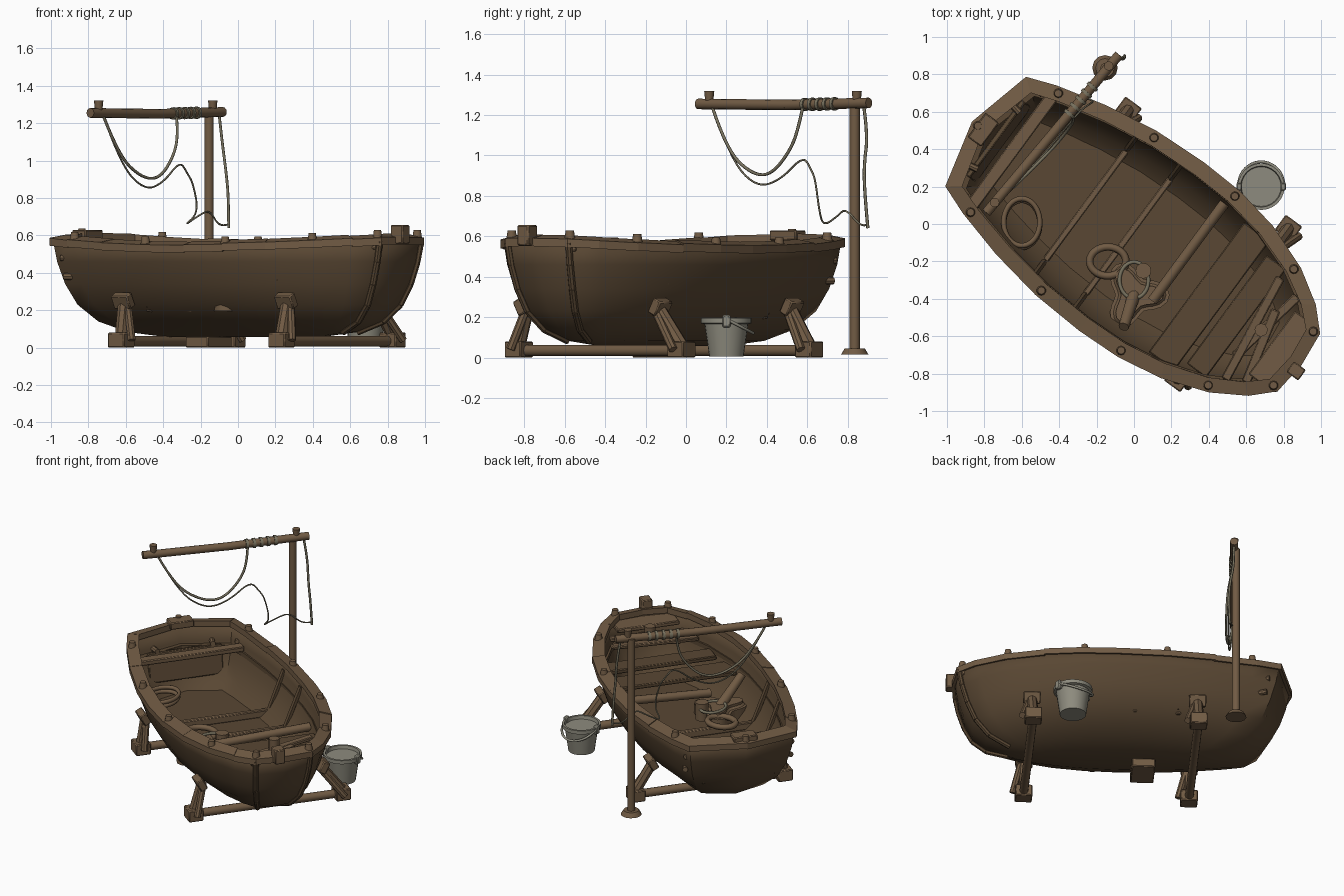
import bpy, bmesh, math, random
from mathutils import Matrix, Vector

random.seed(4)
if "Cube" in bpy.data.objects:
    bpy.data.objects.remove(bpy.data.objects["Cube"])


def material(name, rgb):
    m = bpy.data.materials.new(name)
    m.use_nodes = True
    m.diffuse_color = (*rgb, 1)
    m.node_tree.nodes["Principled BSDF"].inputs["Base Color"].default_value = (*rgb, 1)
    return m


DARK = material("dark hull wood", (0.10, 0.063, 0.033))
WOOD = material("weathered wood", (0.165, 0.105, 0.058))
METAL = material("dull metal", (0.27, 0.26, 0.21))
ROPE = material("old rope", (0.19, 0.17, 0.115))

# Boat frame: local x runs to the bow, local y across
BOAT = Matrix.Translation((0.04, -0.12, 0)) @ Matrix.Rotation(math.radians(-36.4), 4, "Z")
WORLD = Matrix.Identity(4)
made = []


def finish(name, bm, mat, frame):
    mesh = bpy.data.meshes.new(name)
    bm.to_mesh(mesh)
    bm.free()
    mesh.materials.append(mat)
    ob = bpy.data.objects.new(name, mesh)
    bpy.context.collection.objects.link(ob)
    ob.matrix_world = frame
    made.append(ob)
    return ob


def rod(name, a, b, r, mat=WOOD, frame=BOAT, r2=None, sides=12):
    a, b = Vector(a), Vector(b)
    m = Matrix.Translation((a + b) / 2) @ (b - a).to_track_quat("Z", "Y").to_matrix().to_4x4()
    bm = bmesh.new()
    bmesh.ops.create_cone(bm, cap_ends=True, segments=sides, radius1=r,
                          radius2=r if r2 is None else r2, depth=(b - a).length, matrix=m)
    return finish(name, bm, mat, frame)


def box(name, centre, size, mat=WOOD, frame=BOAT, turn=(0, 0, 0)):
    bm = bmesh.new()
    m = Matrix.Translation(centre)
    for axis, angle in zip("XYZ", turn):
        m = m @ Matrix.Rotation(math.radians(angle), 4, axis)
    bmesh.ops.create_cube(bm, size=1, matrix=m @ Matrix.Diagonal((*size, 1)))
    bmesh.ops.bevel(bm, geom=bm.edges[:], offset=0.006, segments=1, affect="EDGES")
    return finish(name, bm, mat, frame)


def cord(name, points, r, mat=ROPE, closed=False):
    cu = bpy.data.curves.new(name, "CURVE")
    cu.dimensions = "3D"
    cu.bevel_depth = r
    cu.bevel_resolution = 1
    cu.resolution_u = 6
    cu.use_fill_caps = True
    sp = cu.splines.new("NURBS")
    sp.points.add(len(points) - 1)
    for p, co in zip(sp.points, points):
        p.co = (*co, 1)
    sp.order_u = 3
    sp.use_endpoint_u = not closed
    sp.use_cyclic_u = closed
    cu.materials.append(mat)
    bpy.context.collection.objects.link(bpy.data.objects.new(name, cu))


# Plan outline of the rim, mirrored across the keel line
side = [(-1.03, 0.36), (-0.87, 0.42), (-0.6, 0.49), (-0.3, 0.54), (0, 0.555), (0.25, 0.545),
        (0.5, 0.5), (0.75, 0.41), (0.93, 0.3), (1.04, 0.19)]
outline = ([(-1.12, 0)] + [(u, -v) for u, v in side] + [(1.06, 0)] + side[::-1])
N = len(outline)


def rim_z(u):
    return 0.542 + 0.035 * u * u


# Hull shell lofted through scaled outlines
levels = [(0.058, 0.48, 0.12), (0.083, 0.67, 0.34), (0.14, 0.8, 0.58), (0.23, 0.885, 0.77),
          (0.34, 0.935, 0.885), (0.46, 0.97, 0.95), (None, 0.99, 0.98)]
bm = bmesh.new()
rings = [[bm.verts.new((u * su, v * sv, rim_z(u) if z is None else z)) for u, v in outline]
         for z, su, sv in levels]
for low, high in zip(rings, rings[1:]):
    for i in range(N):
        j = (i + 1) % N
        bm.faces.new((low[i], low[j], high[j], high[i]))
bm.faces.new(rings[0][::-1])
hull = finish("hull", bm, DARK, BOAT)
shell = hull.modifiers.new("thickness", "SOLIDIFY")
shell.thickness = 0.035
shell.offset = -1

# Floor
bm = bmesh.new()
bm.faces.new([bm.verts.new((u * 0.83, v * 0.67, 0.19)) for u, v in outline])
finish("floor", bm, DARK, BOAT)


# Ring made of separate planks, sloping down to the outside
def plank_ring(name, outer, inner, top, thick, mat, jitter, slope):
    for i in range(N):
        lift = random.uniform(-jitter, jitter)
        bm = bmesh.new()
        corners = []
        a, b = outline[i], outline[(i + 1) % N]
        for dz in (top - thick, top):
            for (u, v), s, fall in ((a, outer, slope), (b, outer, slope), (b, inner, 0), (a, inner, 0)):
                corners.append(bm.verts.new((u * s[0], v * s[1], rim_z(u) + dz + lift - fall)))
        bm.faces.new(corners[3::-1])
        bm.faces.new(corners[4:])
        for k in range(4):
            n = (k + 1) % 4
            bm.faces.new((corners[k], corners[n], corners[n + 4], corners[k + 4]))
        finish(name, bm, mat, BOAT)


plank_ring("gunwale_plank", (1.005, 1.01), (0.935, 0.86), 0.028, 0.04, WOOD, 0.005, 0.018)
plank_ring("inner_stringer", (0.945, 0.9), (0.91, 0.85), -0.13, 0.03, DARK, 0, 0)

# Pegs on the rim and the stern planking
for i in range(0, N, 2):
    u, v = outline[i]
    z = rim_z(u)
    rod("rim_peg", (u * 0.97, v * 0.94, z), (u * 0.97, v * 0.94, z + 0.05), 0.028, r2=0.02, sides=10)
for s in (-1, 1):
    for u, v, z in ((-1.01, 0.2, 0.47), (-0.96, 0.36, 0.48), (-0.94, 0.36, 0.38)):
        rod("hull_peg", (u * 0.94, s * v * 0.94, z), (u, s * v, z), 0.018, sides=8)

# Battens down the two bow corners, with end blocks on the rim
for s in (-1, 1):
    path = [(1.04 * su, s * 0.19 * sv, z or 0.57) for z, su, sv in levels[1:]]
    for a, b in zip(path, path[1:]):
        rod("bow_batten", a, b, 0.018, DARK, sides=8)
box("bow_block", (1.06, -0.045, 0.605), (0.08, 0.07, 0.1))
box("stern_block", (-1.05, 0, 0.605), (0.09, 0.16, 0.05))
box("keel_block", (-0.17, -0.1, 0.03), (0.15, 0.22, 0.06))

# Ribs across the floor, climbing the sides
for u, low, high in ((-0.37, 0.37, 0.475), (-0.09, 0.385, 0.495)):
    box("floor_rib", (u, 0, 0.215), (0.035, 2 * low, 0.05))
    for s in (-1, 1):
        rod("side_rib", (u, s * low, 0.22), (u, s * high, 0.5), 0.018, DARK, sides=6)

# Cross bars, thwarts and end decks
box("stern_seat", (-0.86, 0, 0.46), (0.07, 0.72, 0.035))
box("stern_panel", (-0.95, 0, 0.36), (0.03, 0.5, 0.2), DARK, turn=(0, -12, 0))
rod("cross_bar", (0.22, -0.2, 0.33), (0.22, 0.45, 0.36), 0.028)
box("main_thwart", (0.45, 0, 0.37), (0.17, 0.86, 0.03), DARK)
box("fore_thwart", (0.63, 0, 0.4), (0.13, 0.72, 0.03), DARK)
for u, v, length, angle in ((0.74, 0, 0.62, 8), (0.79, 0.05, 0.46, -10), (0.83, -0.05, 0.42, 14)):
    box("loose_plank", (u, v, 0.45 + u / 20), (0.05, length, 0.025), turn=(6, 0, angle))
box("fore_deck", (0.94, 0, 0.54), (0.15, 0.42, 0.03))
rod("deck_peg", (0.78, 0.02, 0.48), (0.78, 0.02, 0.59), 0.035)

# Two cradles under the hull
SHIFT = 0.045
for u, grip in ((0.575, 0.4), (-0.49, 0.425)):
    rod("cradle_beam", (u, SHIFT - 0.5, 0.035), (u, SHIFT + 0.5, 0.035), 0.028)
    for s in (-1, 1):
        foot = SHIFT + s * 0.5
        box("cradle_foot", (u, foot, 0.04), (0.11, 0.1, 0.08))
        rod("cradle_post", (u, foot, 0.06), (u, s * grip, 0.25), 0.034, sides=8)
        rod("cradle_brace", (u + 0.07, foot, 0.04), (u + 0.02, s * grip, 0.23), 0.022, sides=8)
        box("cradle_pad", (u, s * (grip + 0.015), 0.25), (0.11, 0.05, 0.08), turn=(s * -28, 0, 0))

# Mast with yard
mast = Vector((-0.155, 0.835, 0))
rod("mast", mast + Vector((0, 0, 0.02)), mast + Vector((0, 0, 1.26)), 0.025, frame=WORLD)
rod("mast_foot", mast + Vector((0, 0, 0.015)), mast + Vector((0, 0, 0.045)), 0.068, frame=WORLD, r2=0.05)
tip, mid, end = Vector((-0.79, 0.06, 1.255)), Vector((-0.42, 0.5, 1.25)), Vector((-0.08, 0.905, 1.26))
rod("yard", tip, mid, 0.026, frame=WORLD)
rod("yard", mid, end, 0.026, frame=WORLD)
for p in (Vector((-0.745, 0.115, 1.27)), Vector((-0.135, 0.845, 1.27))):
    rod("yard_peg", p, p + Vector((0, 0, 0.05)), 0.02, frame=WORLD, r2=0.025)
heading = (end - mid).normalized()
for k in range(5):
    p = mid.lerp(end, 0.22 + 0.09 * k)
    rod("yard_lashing", p - heading * 0.009, p + heading * 0.009, 0.033, ROPE, WORLD)

# Hanging ropes
cord("slack_rope", [(-0.72, 0.13, 1.24), (-0.64, 0.2, 1.03), (-0.52, 0.32, 0.91), (-0.42, 0.42, 0.9),
                    (-0.34, 0.52, 1.03), (-0.32, 0.56, 1.15), (-0.33, 0.58, 1.25)], 0.008)
cord("long_rope", [(-0.72, 0.13, 1.24), (-0.63, 0.22, 0.98), (-0.5, 0.35, 0.84), (-0.4, 0.47, 0.88),
                   (-0.31, 0.58, 1.0), (-0.27, 0.62, 0.93), (-0.24, 0.64, 0.88), (-0.21, 0.66, 0.72),
                   (-0.29, 0.68, 0.65), (-0.22, 0.75, 0.7), (-0.15, 0.79, 0.74), (-0.1, 0.87, 0.64),
                   (-0.05, 0.9, 0.66)], 0.005)
cord("mast_rope", [(-0.1, 0.88, 1.24), (-0.085, 0.9, 1.1), (-0.065, 0.88, 0.95), (-0.05, 0.885, 0.8),
                   (-0.05, 0.9, 0.64)], 0.008)


def ring(centre, rx, ry, count=12):
    x, y, z = centre
    return [(x + rx * math.cos(i * math.tau / count), y + ry * math.sin(i * math.tau / count), z)
            for i in range(count)]


for k in range(2):
    cord("rope_coil", ring((-0.6, 0.01 * k, 0.31 + 0.025 * k), 0.1, 0.13), 0.014, WOOD, closed=True)

# Filled bucket with handle
spot = Vector((0.68, 0.2, 0))
bm = bmesh.new()
profile = [(0, 0.005), (0.085, 0.005), (0.108, 0.165), (0.125, 0.17), (0.125, 0.195), (0.11, 0.195),
           (0.106, 0.172), (0, 0.172)]
verts = [bm.verts.new((r, 0, z)) for r, z in profile]
edges = [bm.edges.new(pair) for pair in zip(verts, verts[1:])]
bmesh.ops.spin(bm, geom=verts + edges, cent=(0, 0, 0), axis=(0, 0, 1), angle=math.tau, steps=24)
bmesh.ops.remove_doubles(bm, verts=bm.verts[:], dist=0.0005)
bmesh.ops.recalc_face_normals(bm, faces=bm.faces[:])
finish("bucket", bm, METAL, Matrix.Translation(spot))
for s in (-1, 1):
    box("bucket_ear", spot + Vector((s * 0.118, 0, 0.18)), (0.03, 0.04, 0.06), METAL, WORLD)
cord("bucket_handle", [spot + Vector((0.125 * math.cos(a), 0.135 * math.sin(a), 0.19 - 0.07 * math.sin(a)))
                       for a in [k * math.pi / 8 for k in range(9)]], 0.008, METAL)

# Lobed sack with a lever, plug and loops on the floor
bm = bmesh.new()
lobed = [bm.verts.new(((0.145 + 0.045 * math.cos(3 * a)) * math.cos(a),
                       (0.145 + 0.045 * math.cos(3 * a)) * math.sin(a), 0))
         for a in [k * math.tau / 30 for k in range(30)]]
base = bm.faces.new(lobed)
top = bmesh.ops.extrude_face_region(bm, geom=[base])["geom"]
bmesh.ops.translate(bm, verts=[g for g in top if isinstance(g, bmesh.types.BMVert)], vec=(0, 0, 0.1))
bmesh.ops.recalc_face_normals(bm, faces=bm.faces[:])
bmesh.ops.bevel(bm, geom=[e for e in bm.edges if all(v.co.z > 0.05 for v in e.verts)],
                offset=0.03, segments=3, affect="EDGES")
finish("sack", bm, WOOD, Matrix.Translation((0, -0.38, 0.195)))
rod("sack_lever", (0.0, -0.38, 0.27), (-0.055, -0.55, 0.45), 0.035, frame=WORLD, r2=0.028)
rod("sack_plug", (0.05, -0.25, 0.22), (0.05, -0.25, 0.34), 0.042, frame=WORLD)
cord("sack_loop", ring((0, -0.3, 0.3), 0.08, 0.1), 0.01, closed=True)
cord("sack_strap", ring((-0.14, -0.2, 0.27), 0.1, 0.08), 0.02, WOOD, closed=True)

# Smooth shading with sharp edges kept
for ob in bpy.context.selected_objects:
    ob.select_set(False)
for ob in made:
    ob.select_set(True)
bpy.context.view_layer.objects.active = hull
bpy.ops.object.shade_smooth_by_angle(angle=math.radians(40))
